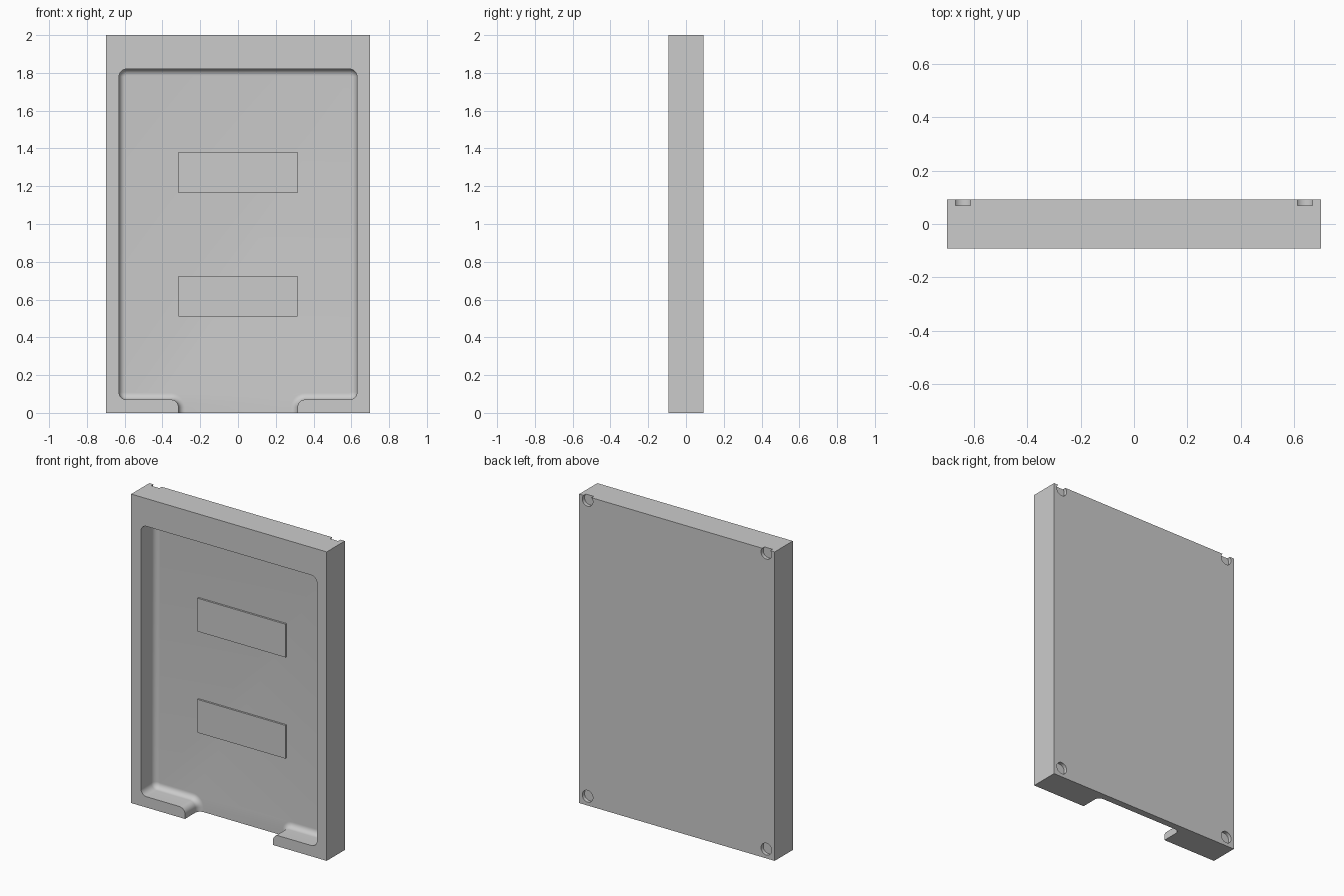
import bpy, bmesh, math
from mathutils import Matrix

old = bpy.data.objects.get("Cube")
if old:
    bpy.data.objects.remove(old, do_unlink=True)

W, H = 0.70, 2.0              # half width, height
FRONT, BACK = -0.0925, 0.0925
FLOOR = FRONT + 0.14          # recess floor
FILLET, CORNER = 0.035, 0.04


def make_object(name, bm):
    bmesh.ops.recalc_face_normals(bm, faces=bm.faces)
    mesh = bpy.data.meshes.new(name)
    bm.to_mesh(mesh)
    bm.free()
    obj = bpy.data.objects.new(name, mesh)
    bpy.context.collection.objects.link(obj)
    return obj


def box(name, x, y0, y1, z0, z1):
    bm = bmesh.new()
    place = Matrix.Translation((0, (y0 + y1) / 2, (z0 + z1) / 2))
    size = Matrix.Diagonal((2 * x, y1 - y0, z1 - z0, 1))
    bmesh.ops.create_cube(bm, size=1, matrix=place @ size)
    return make_object(name, bm)


def arc(cx, cz, r, start, end, steps=8):
    angles = [math.radians(start + (end - start) * i / steps) for i in range(steps + 1)]
    return [(cx + r * math.cos(a), cz + r * math.sin(a)) for a in angles]


def outline(inset):
    """Recess outline with the bottom opening, moved inward by inset."""
    side, top, ledge, gap, c = 0.63, 1.82, 0.07, 0.315, CORNER
    half = [(gap - inset, -0.1)]
    half += arc(gap + c, ledge - c, c + inset, 180, 90)
    half += arc(side - c, ledge + c, c - inset, -90, 0)
    half += arc(side - c, top - c, c - inset, 0, 90)
    return half + [(-x, z) for x, z in reversed(half)]


def recess_cutter():
    layers = [(0, FRONT - 0.05)]
    for i in range(9):
        a = math.pi / 2 * i / 8
        layers.append((FILLET * (1 - math.cos(a)), FLOOR - FILLET * (1 - math.sin(a))))
    bm = bmesh.new()
    rings = [[bm.verts.new((x, y, z)) for x, z in outline(d)] for d, y in layers]
    for a, b in zip(rings, rings[1:]):
        for i in range(len(a)):
            j = (i + 1) % len(a)
            bm.faces.new((a[i], a[j], b[j], b[i]))
    bm.faces.new(rings[0])
    bm.faces.new(rings[-1])
    return make_object("recess_cutter", bm)


def hole_cutter(x, z):
    bm = bmesh.new()
    place = Matrix.Translation((x, BACK, z)) @ Matrix.Rotation(math.pi / 2, 4, "X")
    bmesh.ops.create_cone(bm, cap_ends=True, segments=32, radius1=0.038,
                          radius2=0.038, depth=0.046, matrix=place)
    return make_object("hole_cutter", bm)


# Slab body with the recess and the four rear sockets cut out
body = box("body", W, FRONT, BACK, 0, H)
cutters = [recess_cutter()]
cutters += [hole_cutter(x, z) for x in (-0.64, 0.64) for z in (0.06, 1.975)]
bpy.ops.object.select_all(action="DESELECT")
body.select_set(True)
bpy.context.view_layer.objects.active = body
for cutter in cutters:
    cutter.hide_render = True
    mod = body.modifiers.new("cut", "BOOLEAN")
    mod.operation, mod.solver, mod.object = "DIFFERENCE", "EXACT", cutter
    bpy.ops.object.modifier_apply(modifier=mod.name)
    bpy.data.objects.remove(cutter, do_unlink=True)
bpy.ops.object.shade_smooth_by_angle(angle=math.radians(30))

# Raised pads on the recess floor
for name, z0, z1 in (("lower_pad", 0.51, 0.725), ("upper_pad", 1.165, 1.38)):
    box(name, 0.315, FLOOR - 0.012, FLOOR + 0.01, z0, z1)
